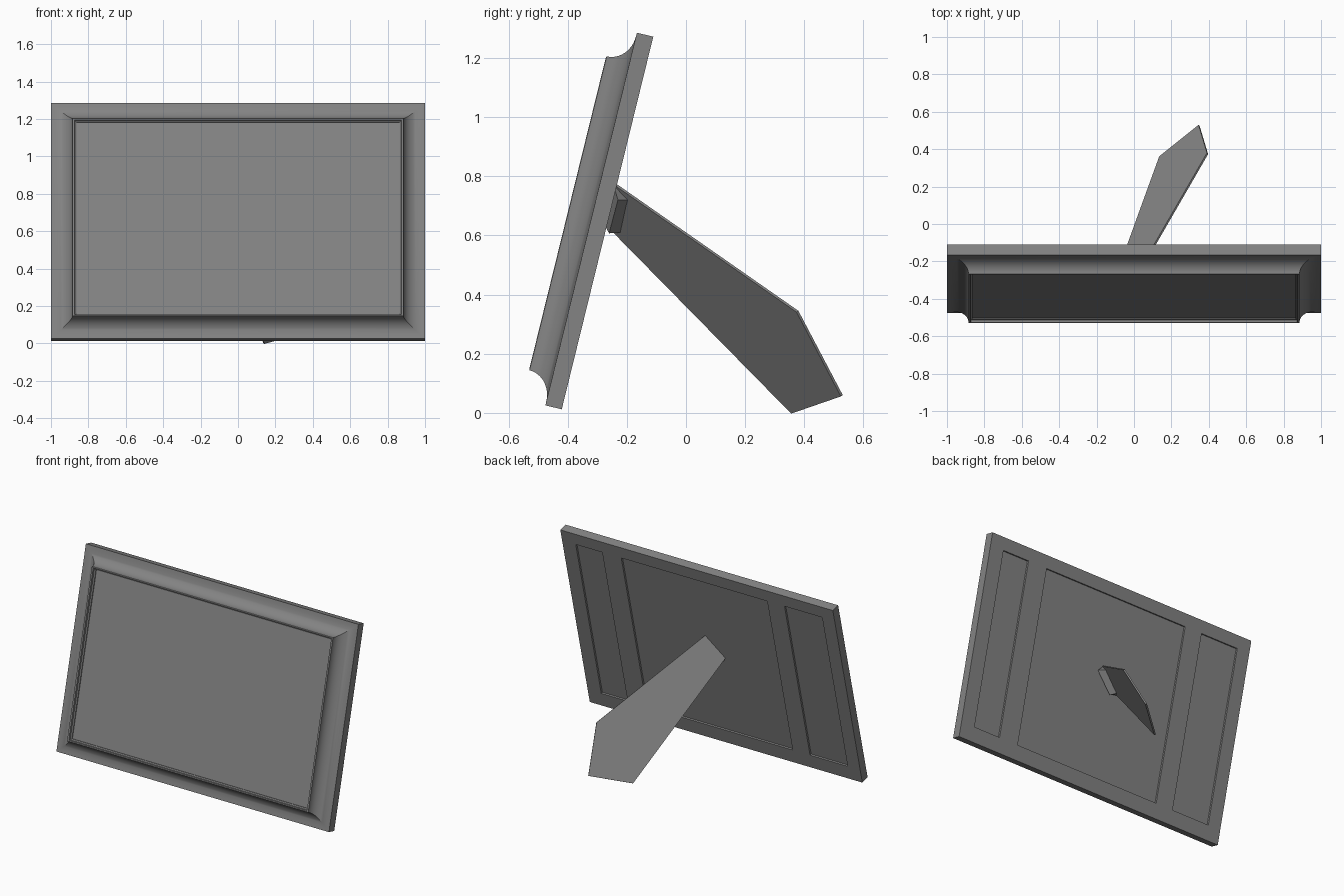
import bpy, bmesh, math
from mathutils import Matrix, Vector

cube = bpy.data.objects.get("Cube")
if cube:
    bpy.data.objects.remove(cube, do_unlink=True)

grey = bpy.data.materials.new("plain grey")
grey.use_nodes = True
colour = (0.23, 0.23, 0.23, 1)
grey.diffuse_color = colour
grey.node_tree.nodes["Principled BSDF"].inputs["Base Color"].default_value = colour

# Leaning frame space: x across, y up the frame, z out of its front
LEAN = Matrix.Translation((0, -0.42, 0.012)) @ Matrix.Rotation(math.radians(76.2), 4, 'X')
HEIGHT = 1.297


def finish(name, bm, matrix=None):
    bmesh.ops.recalc_face_normals(bm, faces=bm.faces[:])
    mesh = bpy.data.meshes.new(name)
    bm.to_mesh(mesh)
    bm.free()
    mesh.materials.append(grey)
    ob = bpy.data.objects.new(name, mesh)
    bpy.context.collection.objects.link(ob)
    if matrix:
        ob.matrix_world = matrix
    return ob


def activate(ob):
    bpy.ops.object.select_all(action='DESELECT')
    ob.select_set(True)
    bpy.context.view_layer.objects.active = ob


def add_box(bm, x0, x1, y0, y1, z0, z1):
    centre = Vector((x0 + x1, y0 + y1, z0 + z1)) / 2
    size = Matrix.Diagonal((x1 - x0, y1 - y0, z1 - z0, 1))
    bmesh.ops.create_cube(bm, size=1, matrix=Matrix.Translation(centre) @ size)


def add_prism(bm, near, far):
    a = [bm.verts.new(p) for p in near]
    b = [bm.verts.new(p) for p in far]
    bm.faces.new(a)
    bm.faces.new(b)
    for i in range(len(a)):
        j = (i + 1) % len(a)
        bm.faces.new((a[i], a[j], b[j], b[i]))


# Frame moulding: (inset, depth) profile with a hollow cove and a thin lip
profile = [(0, 0), (0, 0.057), (0.012, 0.057)]
for k in range(1, 13):
    t = k / 12 * math.pi / 2
    profile.append((0.012 + 0.09 * math.sin(t), 0.137 - 0.08 * math.cos(t)))
profile += [(0.106, 0.139), (0.112, 0.137), (0.114, 0.125), (0.121, 0.121), (0.122, 0.105)]

bm = bmesh.new()
loops = []
for inset, depth in profile:
    w, low, high = 1 - 1.13 * inset, inset, HEIGHT - inset
    loops.append([bm.verts.new((x, y, depth)) for x, y in
                  ((-w, low), (w, low), (w, high), (-w, high))])
for a, b in zip(loops, loops[1:]):
    for i in range(4):
        j = (i + 1) % 4
        bm.faces.new((a[i], a[j], b[j], b[i]))
bm.faces.new(loops[0])
bm.faces.new(loops[-1])
frame = finish("frame", bm, LEAN)

# Three shallow recesses in the back
bm = bmesh.new()
for x0, x1 in ((0.706, 0.9), (-0.505, 0.566), (-0.908, -0.632)):
    add_box(bm, x0, x1, 0.095, 1.217, -0.05, 0.012)
cutter = finish("back_recess_cutter", bm, LEAN)
cutter.hide_render = True
cut = frame.modifiers.new("recesses", 'BOOLEAN')
cut.operation = 'DIFFERENCE'
cut.solver = 'EXACT'
cut.object = cutter
activate(frame)
bpy.ops.object.modifier_apply(modifier=cut.name)
bpy.data.objects.remove(cutter, do_unlink=True)
activate(frame)
bpy.ops.object.shade_smooth_by_angle(angle=math.radians(30))

# Picture panel inside the lip
bm = bmesh.new()
add_box(bm, -0.864, 0.864, 0.121, HEIGHT - 0.121, 0.1, 0.115)
finish("picture_panel", bm, LEAN)

# Flat slanting leg
outline = [Vector(p) for p in ((-0.1, -0.285, 0.66), (0.135, 0.362, 0.002), (0.345, 0.53, 0.06),
                               (0.39, 0.38, 0.345), (0.023, -0.255, 0.788))]
under = Vector((0.623, -0.647, -0.438)) * 0.01
bm = bmesh.new()
add_prism(bm, outline, [p + under for p in outline])
finish("leg", bm)

# Small hinge wedge between the leg and the back
low = [(-0.092, -0.275, 0.635), (-0.03, -0.26, 0.607), (-0.056, -0.215, 0.61)]
high = [(0.035, -0.245, 0.77), (0.087, -0.23, 0.72), (0.047, -0.19, 0.72)]
bm = bmesh.new()
add_prism(bm, low, high)
finish("hinge_wedge", bm)
